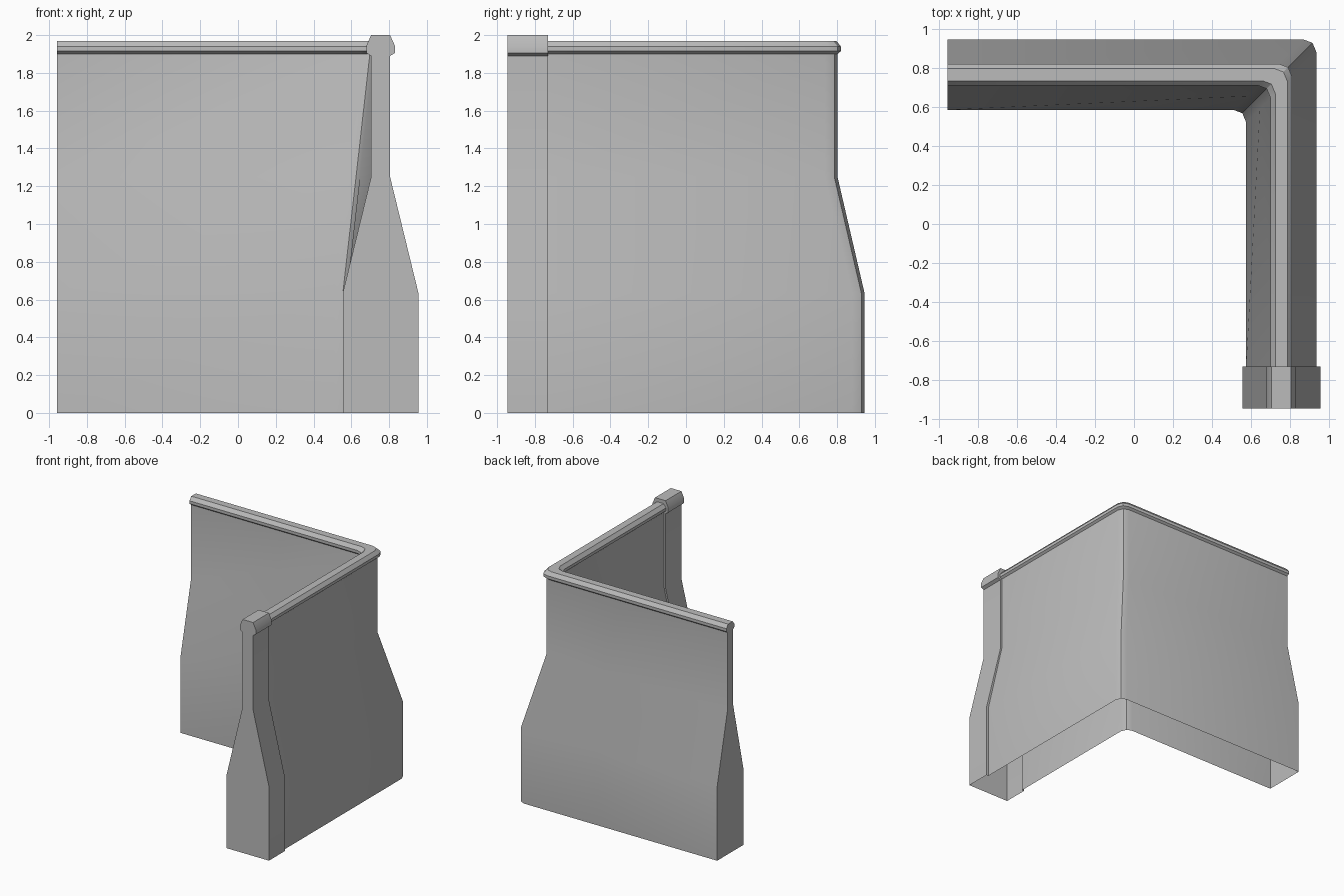
import bpy
import bmesh
import math

cube = bpy.data.objects.get("Cube")
if cube:
    bpy.data.objects.remove(cube, do_unlink=True)

concrete = bpy.data.materials.new("concrete_grey")
concrete.use_nodes = True
grey = (0.5, 0.5, 0.5, 1)
concrete.diffuse_color = grey
concrete.node_tree.nodes["Principled BSDF"].inputs["Base Color"].default_value = grey


def profile(half):
    """Mirror a half profile, running from the inner foot over the cap to the outer foot."""
    return [(-u, z) for u, z in half] + [(u, z) for u, z in reversed(half)]


# Cross-sections: wide foot, sloped shoulder, thin neck and bevelled cap rail
KNEE = 2
wall = profile([(0.18, 0), (0.18, 0.635), (0.037, 1.25), (0.037, 1.9),
                (0.055, 1.915), (0.055, 1.94), (0.031, 1.97)])
post = profile([(0.2, 0), (0.2, 0.635), (0.05, 1.25), (0.05, 1.89),
                (0.075, 1.905), (0.075, 1.945), (0.05, 2.0)])
# At the corner the inner side slopes straight from foot to cap
corner = list(wall)
corner[KNEE] = (-0.11, 1.25)


def loft(name, sections, cap_start=False, cap_end=False):
    """Skin sections of (centre, outward direction, profile); the underside stays open."""
    bm = bmesh.new()
    rings = [[bm.verts.new((cx + dx * u, cy + dy * u, z)) for u, z in prof]
             for (cx, cy), (dx, dy), prof in sections]
    for i, (a, b) in enumerate(zip(rings, rings[1:])):
        for j in range(len(a) - 1):
            quad = (a[j], b[j], b[j + 1], a[j + 1])
            warped = (sections[i][2] is corner) != (sections[i + 1][2] is corner)
            if warped and j in (KNEE - 1, KNEE):
                # Fold the warped inner slope towards the corner
                k = 0 if sections[i + 1][2] is corner else 1
                q = quad[k:] + quad[:k]
                bm.faces.new((q[0], q[1], q[2]))
                bm.faces.new((q[0], q[2], q[3]))
            else:
                bm.faces.new(quad)
    if cap_start:
        bm.faces.new(rings[0])
    if cap_end:
        bm.faces.new(rings[-1][::-1])
    mesh = bpy.data.meshes.new(name)
    bm.to_mesh(mesh)
    bm.free()
    mesh.materials.append(concrete)
    obj = bpy.data.objects.new(name, mesh)
    bpy.context.collection.objects.link(obj)
    bpy.ops.object.select_all(action="DESELECT")
    obj.select_set(True)
    bpy.context.view_layer.objects.active = obj
    bpy.ops.object.shade_smooth_by_angle(angle=math.radians(30))
    return obj


BACK, SIDE, DIAGONAL = (0, 1), (1, 0), (1, 1)
joint, front = (0.755, -0.73), (0.755, -0.945)

# L-shaped wall with a chamfered corner
loft("corner_wall", [
    ((-0.957, 0.765), BACK, wall),
    ((0.69, 0.765), DIAGONAL, corner),
    ((0.735, 0.748), DIAGONAL, corner),
    ((0.755, 0.70), DIAGONAL, corner),
    (joint, SIDE, wall),
], cap_start=True)

# Thicker end post, stepped out from the wall
loft("end_post", [
    (joint, SIDE, wall),
    (joint, SIDE, post),
    (front, SIDE, post),
], cap_end=True)
